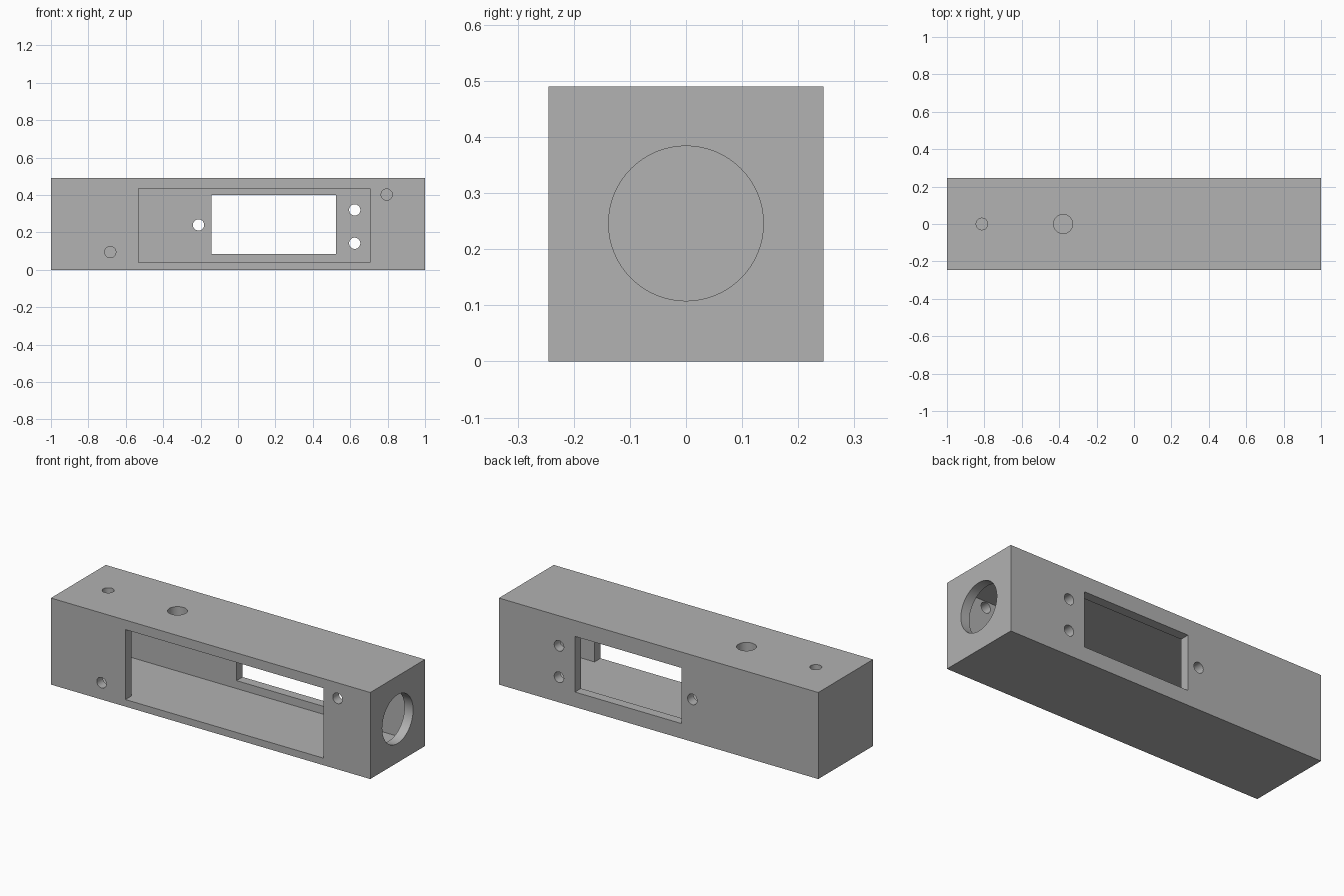
import bpy
import math
from mathutils import Vector

cube = bpy.data.objects.get("Cube")
if cube:
    bpy.data.objects.remove(cube, do_unlink=True)

HX, HY, H = 1.0, 0.245, 0.49      # half length, half depth, height
WALL = 0.054
FLOOR, CEILING = 0.04, 0.436

grey = bpy.data.materials.new("plain grey")
grey.use_nodes = True
colour = (0.445, 0.445, 0.445, 1)
grey.diffuse_color = colour
grey.node_tree.nodes["Principled BSDF"].inputs["Base Color"].default_value = colour


def box(name, low, high):
    low, high = Vector(low), Vector(high)
    bpy.ops.mesh.primitive_cube_add(size=1, location=(low + high) / 2)
    obj = bpy.context.object
    obj.name = name
    obj.scale = high - low
    bpy.ops.object.transform_apply(location=True, rotation=True, scale=True)
    obj.data.materials.append(grey)
    return obj


def drill(name, centre, radius, axis):
    turn = {"x": (0, math.pi / 2, 0), "y": (math.pi / 2, 0, 0), "z": (0, 0, 0)}[axis]
    bpy.ops.mesh.primitive_cylinder_add(vertices=64, radius=radius, depth=WALL * 3,
                                        location=centre, rotation=turn)
    obj = bpy.context.object
    obj.name = name
    bpy.ops.object.transform_apply(location=True, rotation=True, scale=True)
    obj.data.materials.append(grey)
    return obj


def cut(body, cutter):
    cutter.hide_render = True
    mod = body.modifiers.new("cut", "BOOLEAN")
    mod.operation = "DIFFERENCE"
    mod.solver = "EXACT"
    mod.object = cutter
    bpy.context.view_layer.objects.active = body
    bpy.ops.object.modifier_apply(modifier=mod.name)
    bpy.data.objects.remove(cutter, do_unlink=True)


# Outer casing
casing = box("casing", (-HX, -HY, 0), (HX, HY, H))

# Hollow interior
cut(casing, box("cavity", (-HX + WALL, -HY + WALL, FLOOR),
                (HX - WALL, HY - WALL, CEILING)))

# Large front opening, level with the inner floor and ceiling
cut(casing, box("front_opening", (-0.533, -HY - 0.1, FLOOR), (0.707, 0, CEILING)))

# Smaller rear window
cut(casing, box("rear_window", (-0.143, 0, 0.085), (0.524, HY + 0.1, 0.4)))

# Round port in the left end
cut(casing, drill("end_port", (HX - WALL / 2, 0, 0.246), 0.138, "x"))

# Screw holes in the front and rear walls
for x, side, z in [(-0.683, -1, 0.095), (0.795, -1, 0.402),
                   (-0.211, 1, 0.24), (0.624, 1, 0.32), (0.624, 1, 0.142)]:
    cut(casing, drill("screw_hole", (x, side * (HY - WALL / 2), z), 0.03, "y"))

# Holes in the top
for x, radius in [(-0.813, 0.031), (-0.379, 0.051)]:
    cut(casing, drill("top_hole", (x, 0, H - WALL / 2), radius, "z"))

# Smooth hole walls with sharp edges
bpy.ops.object.select_all(action="DESELECT")
casing.select_set(True)
bpy.context.view_layer.objects.active = casing
bpy.ops.object.shade_smooth_by_angle(angle=math.radians(30))
